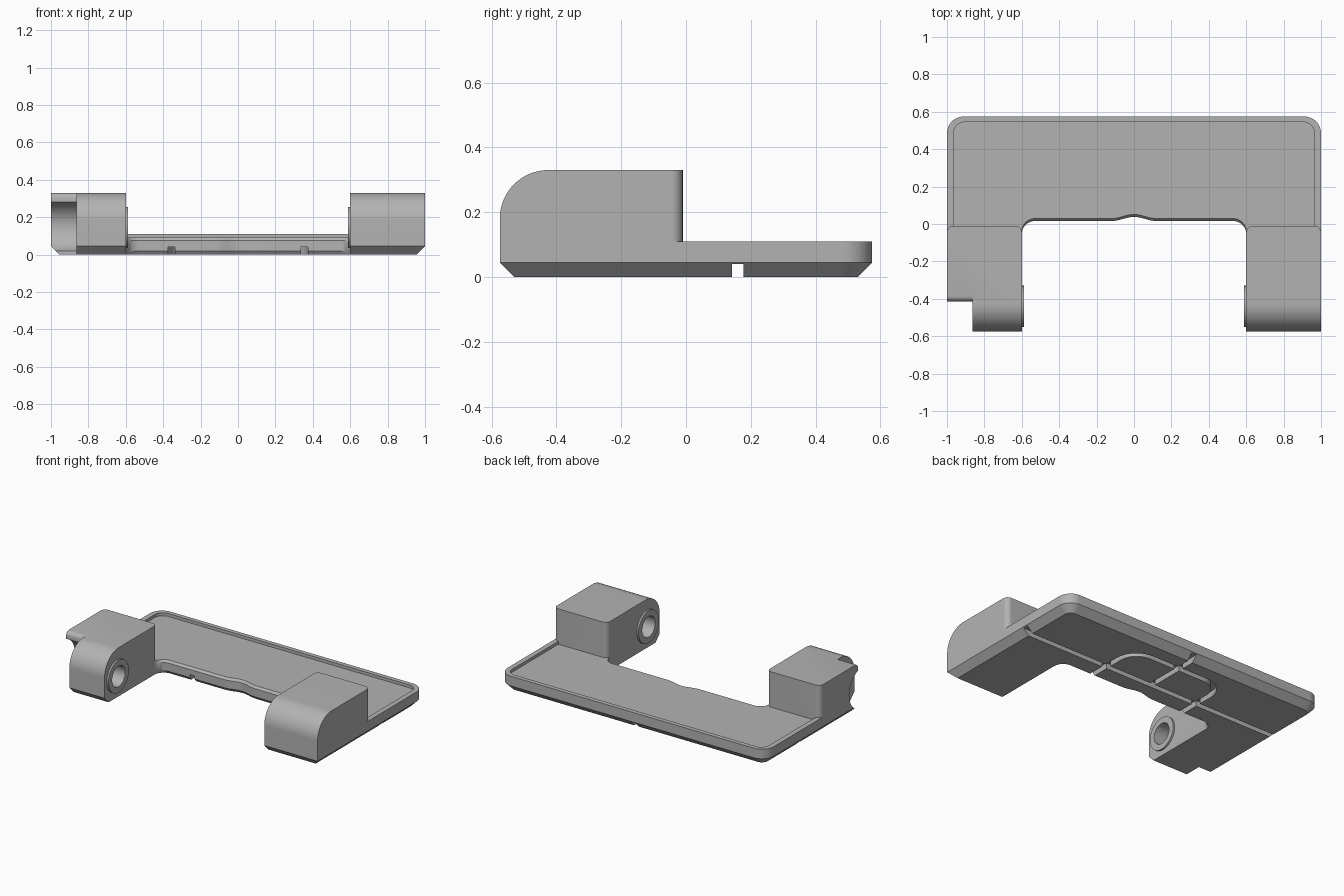
import bpy, bmesh, math

if "Cube" in bpy.data.objects:
    bpy.data.objects.remove(bpy.data.objects["Cube"])

grey = bpy.data.materials.new("plain grey")
grey.diffuse_color = (0.45, 0.45, 0.45, 1)
grey.use_nodes = True
grey.node_tree.nodes["Principled BSDF"].inputs["Base Color"].default_value = grey.diffuse_color


def loft(name, rings):
    """Closed solid through rings of equal point count."""
    bm = bmesh.new()
    vs = [[bm.verts.new(p) for p in r] for r in rings]
    n = len(rings[0])
    for a, b in zip(vs, vs[1:]):
        for i in range(n):
            j = (i + 1) % n
            bm.faces.new((a[i], a[j], b[j], b[i]))
    bm.faces.new(vs[0])
    bm.faces.new(vs[-1])
    bmesh.ops.recalc_face_normals(bm, faces=bm.faces)
    me = bpy.data.meshes.new(name)
    bm.to_mesh(me)
    bm.free()
    me.materials.append(grey)
    ob = bpy.data.objects.new(name, me)
    bpy.context.collection.objects.link(ob)
    return ob


def prism_z(name, pts, z0, z1):
    return loft(name, [[(x, y, z) for x, y in pts] for z in (z0, z1)])


def prism_x(name, pts, x0, x1):
    return loft(name, [[(x, y, z) for y, z in pts] for x in (x0, x1)])


def arc(cx, cy, r, a0, a1, n=12):
    return [(cx + r * math.cos(math.radians(a0 + (a1 - a0) * i / n)),
             cy + r * math.sin(math.radians(a0 + (a1 - a0) * i / n))) for i in range(n + 1)]


def back_rounded(x0, x1, y0, y1, r):
    """Rectangle with its two back corners rounded."""
    return ([(x0, y0), (x1, y0)] + arc(x1 - r, y1 - r, r, 0, 90)
            + arc(x0 + r, y1 - r, r, 90, 180))


def ribbon(path, w):
    """Outline of constant width around an open path."""
    left, right = [], []
    for i, (x, y) in enumerate(path):
        a, b = path[max(i - 1, 0)], path[min(i + 1, len(path) - 1)]
        dx, dy = b[0] - a[0], b[1] - a[1]
        d = math.hypot(dx, dy)
        left.append((x - dy / d * w, y + dx / d * w))
        right.append((x + dy / d * w, y - dx / d * w))
    return left + right[::-1]


def combine(ob, tool, op):
    mod = ob.modifiers.new("bool", 'BOOLEAN')
    mod.operation, mod.solver, mod.object = op, 'EXACT', tool
    bpy.context.view_layer.objects.active = ob
    bpy.ops.object.modifier_apply(modifier=mod.name)
    bpy.data.objects.remove(tool)


# Base tray with chamfered underside
rings = []
for z, d in ((0, 0.045), (0.045, 0), (0.11, 0)):
    rings.append([(x, y, z) for x, y in
                  back_rounded(-1 + d, 1 - d, -0.575 + d, 0.575 - d, 0.09 - d)])
body = loft("hinge_tray", rings)

# Shallow pocket inside the rim
combine(body, prism_z("pocket", back_rounded(-0.965, 0.965, -0.06, 0.545, 0.06), 0.09, 0.5),
        'DIFFERENCE')

# Front opening with rounded corners and a small central wave
wave = []
for i in range(25):
    x = 0.12 - 0.24 * i / 24
    wave.append((x, 0.016 + 0.011 * (1 + math.cos(math.pi * x / 0.12))))
edge = ([(-0.6, -1), (0.6, -1)] + arc(0.53, -0.054, 0.07, 0, 90) + wave
        + arc(-0.53, -0.054, 0.07, 90, 180))
steps = ((-0.1, 0.015), (0, 0.015), (0.02, 0), (0.075, 0), (0.092, 0.015), (0.5, 0.015))
combine(body, loft("opening", [[(x, y + d, z) for x, y in edge] for z, d in steps]),
        'DIFFERENCE')

# Hinge blocks with rounded front top edge, collar and blind pin hole
side = [(-0.575, 0.05), (0.1, 0.05), (0.1, 0.33)] + arc(-0.425, 0.18, 0.15, 90, 180, 20)
HY, HZ = -0.44, 0.145
for s in (-1, 1):
    block = prism_x("hinge_block", side, s * 0.5, s * 1.1)
    plan = [(s * x, y) for x, y in back_rounded(0.6, 1.0, -1, -0.01, 0.035)]
    combine(block, prism_z("plan", plan, -0.1, 0.5), 'INTERSECT')
    combine(body, block, 'UNION')
    collar = arc(HY, HZ, 0.11, 0, 350, 35)
    combine(body, prism_x("collar", collar, s * 0.588, s * 0.65), 'UNION')
    hole = arc(HY, HZ, 0.07, 0, 350, 35)
    combine(body, prism_x("pin_hole", hole, s * 0.5, s * 0.82), 'DIFFERENCE')

# Concave relief on the outer front of the left block
relief = ([(-0.8, -0.1), (-0.415, -0.1)] + arc(-0.46, 0.15, 0.138, -71, 71, 20)
          + arc(-0.385, 0.30, 0.03, 180, 90, 6) + [(-0.385, 0.5), (-0.8, 0.5)])
combine(body, prism_x("relief", relief, -1.2, -0.863), 'DIFFERENCE')

# Cable grooves in the underside
arch = ([(0.355, -0.2)] + arc(0.215, 0.28, 0.14, 0, 90)
        + arc(-0.215, 0.28, 0.14, 90, 180) + [(-0.355, -0.2)])
for path in (arch, [(-1.2, 0.16), (1.2, 0.16)], [(0, 0.15), (0, 0.8)]):
    combine(body, prism_z("groove", ribbon(path, 0.018), -0.1, 0.04), 'DIFFERENCE')

bpy.ops.object.select_all(action='DESELECT')
body.select_set(True)
bpy.context.view_layer.objects.active = body
bpy.ops.object.shade_smooth_by_angle(angle=math.radians(30))
